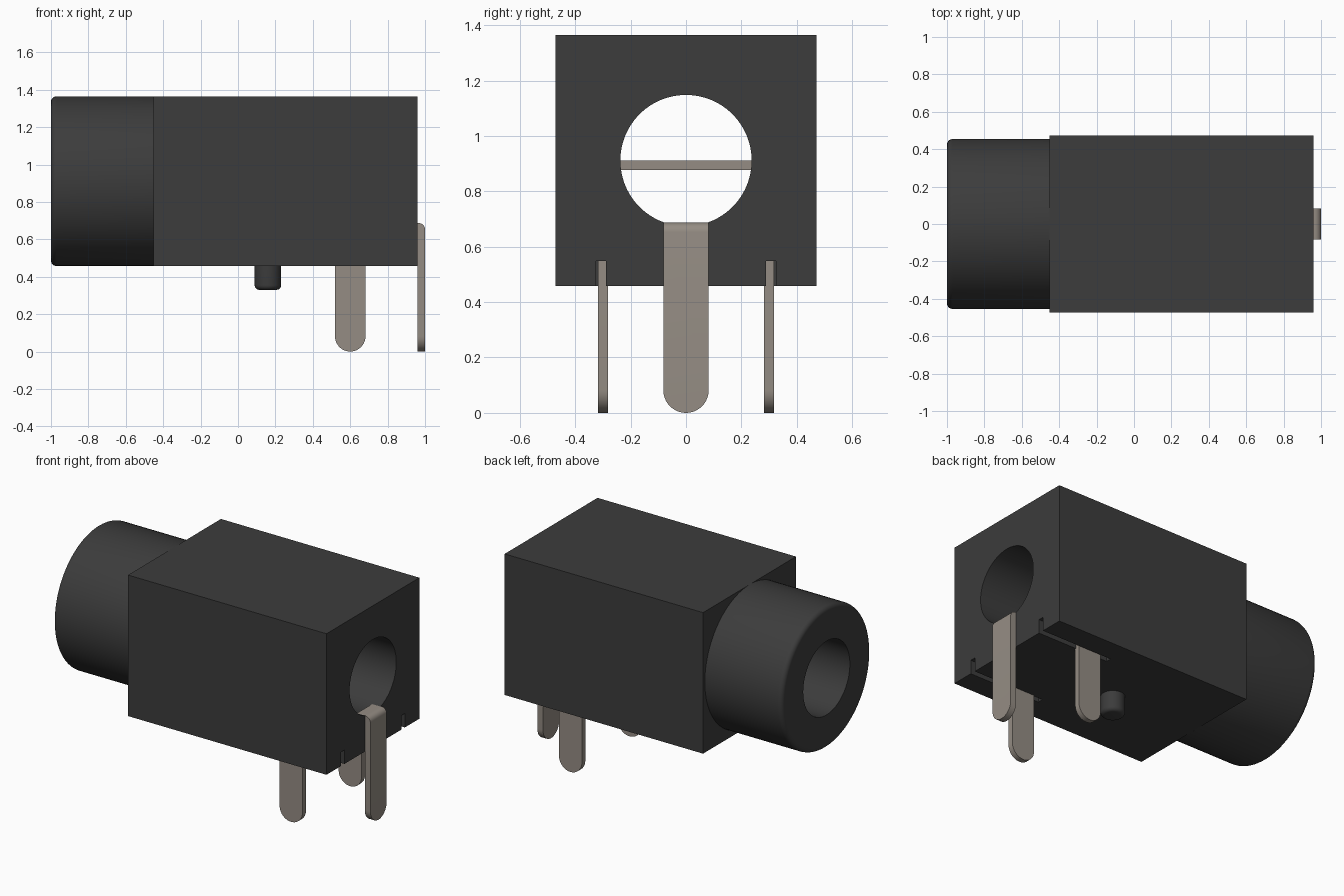
import bpy, bmesh, math
from mathutils import Vector

cube = bpy.data.objects.get("Cube")
if cube:
    bpy.data.objects.remove(cube, do_unlink=True)


def material(name, rgb):
    m = bpy.data.materials.new(name)
    m.use_nodes = True
    m.diffuse_color = (*rgb, 1)
    bsdf = next(n for n in m.node_tree.nodes if n.type == 'BSDF_PRINCIPLED')
    bsdf.inputs["Base Color"].default_value = (*rgb, 1)
    bsdf.inputs["Roughness"].default_value = 0.6
    return m


PLASTIC = material("black plastic", (0.045, 0.045, 0.045))
METAL = material("dull metal", (0.30, 0.265, 0.23))

AXIS_Z, BORE_R, BARREL_R = 0.911, 0.237, 0.454
BODY_X0, BODY_X1, BODY_Z0, BODY_Z1 = -0.452, 0.96, 0.458, 1.365


def finish(name, bm, mat, smooth=True):
    bmesh.ops.recalc_face_normals(bm, faces=bm.faces)
    me = bpy.data.meshes.new(name)
    bm.to_mesh(me)
    bm.free()
    me.materials.append(mat)
    ob = bpy.data.objects.new(name, me)
    bpy.context.collection.objects.link(ob)
    if smooth:
        smooth_object(ob)
    return ob


def select(ob):
    bpy.ops.object.select_all(action='DESELECT')
    ob.select_set(True)
    bpy.context.view_layer.objects.active = ob


def smooth_object(ob):
    select(ob)
    bpy.ops.object.shade_smooth_by_angle(angle=math.radians(35))


def box(name, lo, hi, mat):
    bm = bmesh.new()
    bmesh.ops.create_cube(bm, size=1)
    for v in bm.verts:
        v.co = [l + (c + 0.5) * (h - l) for l, h, c in zip(lo, hi, v.co)]
    return finish(name, bm, mat, smooth=False)


def lathe(name, profile, centre, axis, mat, closed, steps=96):
    """Spin (along, radius) points around the x or z axis."""
    bm = bmesh.new()
    c = Vector(centre)
    pts = [c + (Vector((a, 0, r)) if axis == 'X' else Vector((r, 0, a))) for a, r in profile]
    vs = [bm.verts.new(p) for p in pts]
    es = [bm.edges.new(p) for p in zip(vs, vs[1:])]
    if closed:
        es.append(bm.edges.new((vs[-1], vs[0])))
    bmesh.ops.spin(bm, geom=vs + es, cent=c, steps=steps, angle=math.tau,
                   axis=(1, 0, 0) if axis == 'X' else (0, 0, 1))
    bmesh.ops.remove_doubles(bm, verts=bm.verts, dist=1e-5)
    return finish(name, bm, mat)


def cut(ob, cutter):
    mod = ob.modifiers.new("cut", 'BOOLEAN')
    mod.operation, mod.solver, mod.object = 'DIFFERENCE', 'EXACT', cutter
    select(ob)
    bpy.ops.object.modifier_apply(modifier=mod.name)
    bpy.data.objects.remove(cutter, do_unlink=True)


def arc(a, r, radius, a0, a1, n=6):
    """Points of a rounded corner in (along, radius) space."""
    return [(a + radius * math.cos(math.radians(a0 + (a1 - a0) * i / n)),
             r + radius * math.sin(math.radians(a0 + (a1 - a0) * i / n))) for i in range(n + 1)]


def pin_mesh(width, top, thickness):
    """Flat pin in the xz plane with a round lower end, thickness along y."""
    r = width / 2
    outline = [(r, top), (-r, top)] + arc(0, r, r, 180, 360, 20)
    bm = bmesh.new()
    face = bm.faces.new([bm.verts.new((x, -thickness / 2, z)) for x, z in outline])
    ext = bmesh.ops.extrude_face_region(bm, geom=[face])
    for v in ext["geom"]:
        if isinstance(v, bmesh.types.BMVert):
            v.co.y += thickness
    return bm


# Housing with the bore through it and two pin slots underneath
body = box("housing", (BODY_X0, -0.472, BODY_Z0), (BODY_X1, 0.472, BODY_Z1), PLASTIC)
cut(body, lathe("bore_cutter", [(-0.7, 0), (-0.7, BORE_R), (1.2, BORE_R), (1.2, 0)],
                (0, 0, AXIS_Z), 'X', PLASTIC, False))
for y in (-0.307, 0.307):
    cut(body, box("slot_cutter", (0.45, y - 0.018, 0.3), (1.1, y + 0.018, 0.548), PLASTIC))
smooth_object(body)

# Round socket barrel with a softened outer rim
b = 0.03
lathe("socket_barrel", [(BODY_X0, BORE_R), (-1, BORE_R)] + arc(-1 + b, BARREL_R - b, b, 180, 90)
      + [(BODY_X0, BARREL_R)], (0, 0, AXIS_Z), 'X', PLASTIC, True)

# Locating peg under the housing
p = 0.025
lathe("locating_peg", [(0.48, 0), (0.48, 0.071)] + arc(0.33 + p, 0.071 - p, p, 90, 180)
      + [(0.33, 0)], (0.16, 0, 0), 'Z', PLASTIC, False, 48)

# Side pins
for side, y in (("right", -0.3), ("left", 0.3)):
    bm = pin_mesh(0.163, 0.548, 0.035)
    bmesh.ops.translate(bm, verts=bm.verts, vec=(0.6, y, 0))
    finish(side + "_pin", bm, METAL)

# End pin, bent over the lower lip of the bore
bm = pin_mesh(0.164, 0.687, 0.04)
for v in bm.verts:
    x, y, z = v.co
    v.co = (0.98 - y, x, z)
edge = [e for e in bm.edges if all(v.co.z > 0.68 and v.co.x > 0.99 for v in e.verts)]
bmesh.ops.bevel(bm, geom=edge, offset=0.034, segments=6, profile=0.5, affect='EDGES')
finish("end_pin", bm, METAL)
box("end_pin_tab", (0.90, -0.082, 0.65), (0.961, 0.082, 0.687), METAL)

# Contact strip across the middle of the bore
box("contact_strip", (0.05, -0.26, 0.877), (0.35, 0.26, 0.912), METAL)
